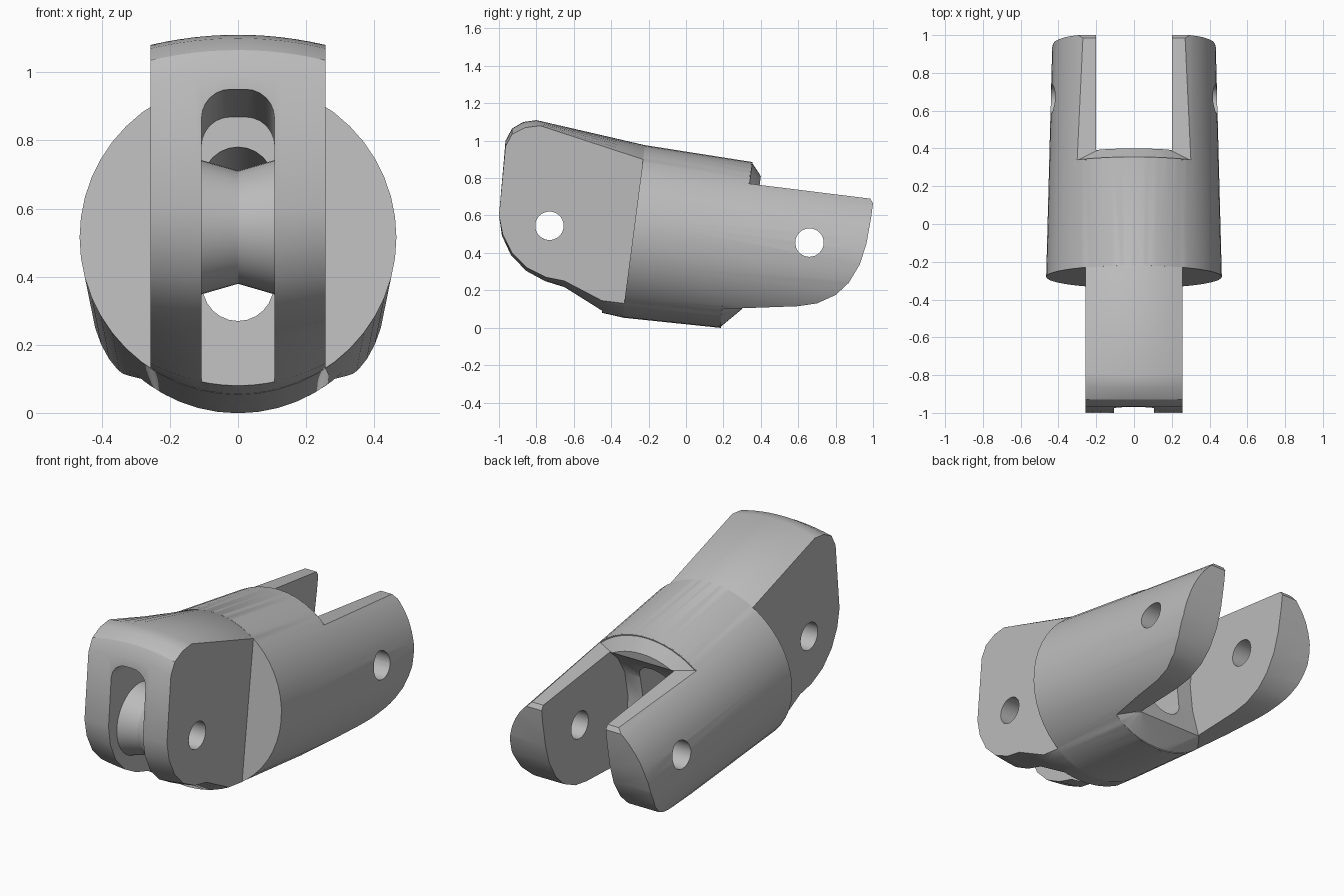
import bpy, bmesh, math
from mathutils import Matrix, Vector

if "Cube" in bpy.data.objects:
    bpy.data.objects.remove(bpy.data.objects["Cube"])

TILT = 0.13
# Local frame: x across, y along the link axis, z up from the axis
FRAME = Matrix.Translation((0, -0.28, 0.515)) @ Matrix.Rotation(-TILT, 4, 'X')
PIN_R, TONGUE_HALF, SLOT_HALF, FORK_HALF = 0.076, 0.257, 0.107, 0.2
KNUCKLE, FORK_PIN = (-0.73, 0.545), (0.66, 0.455)

grey = bpy.data.materials.new("plain_grey")
grey.use_nodes = True
COLOUR = (0.5, 0.5, 0.5, 1)
grey.diffuse_color = COLOUR
grey.node_tree.nodes["Principled BSDF"].inputs["Base Color"].default_value = COLOUR


def finish(name, bm, matrix=None):
    if matrix:
        bm.transform(matrix)
    bmesh.ops.recalc_face_normals(bm, faces=bm.faces)
    mesh = bpy.data.meshes.new(name)
    bm.to_mesh(mesh)
    bm.free()
    obj = bpy.data.objects.new(name, mesh)
    bpy.context.collection.objects.link(obj)
    return obj


def bridge(name, rings, matrix=None, closed=False):
    """Skin matching rings of points; cap the ends unless closed."""
    bm = bmesh.new()
    vs = [[bm.verts.new(p) for p in ring] for ring in rings]
    pairs = list(zip(vs, vs[1:])) + ([(vs[-1], vs[0])] if closed else [])
    for a, b in pairs:
        for i in range(len(a)):
            j = (i + 1) % len(a)
            bm.faces.new((a[i], a[j], b[j], b[i]))
    if not closed:
        bm.faces.new(vs[0])
        bm.faces.new(vs[-1])
    return finish(name, bm, matrix)


def side_prism(name, outline, half):
    return bridge(name, [[(x, y, z) for y, z in outline] for x in (-half, half)])


def axial_prism(name, outline, start, end):
    return bridge(name, [[(x, s, z) for x, z in outline] for s in (start, end)], FRAME)


def arc(cx, cy, r, a0, a1, n):
    return [(cx + r * math.cos(math.radians(a0 + (a1 - a0) * i / n)),
             cy + r * math.sin(math.radians(a0 + (a1 - a0) * i / n))) for i in range(n + 1)]


def circle(centre, r, n=32):
    return arc(*centre, r, 0, 360, n)[:-1]


def combine(target, other, operation):
    mod = target.modifiers.new("cut", 'BOOLEAN')
    mod.operation, mod.solver, mod.object = operation, 'EXACT', other
    deps = bpy.context.evaluated_depsgraph_get()
    mesh = bpy.data.meshes.new_from_object(target.evaluated_get(deps))
    target.modifiers.clear()
    target.data = mesh
    bpy.data.objects.remove(other)


def barrel_radius(s):
    return 0.465 - 0.026 * s


def web_lip(name, sign, s0, s1, end_height, bowed):
    """Bevelled lip of the barrel reaching into the fork gap."""
    pts = []
    for i in range(13):
        a = math.radians(-42 + 7 * i)
        r = barrel_radius(s0)
        pts.append((r * math.sin(a), s0, sign * r * math.cos(a)))
        x = FORK_HALF * (i - 6) / 6
        h = math.sqrt(end_height ** 2 - x * x) if bowed else end_height
        pts.append((x, s1, sign * h))
    for x in (-FORK_HALF, FORK_HALF):
        pts += [(x, s0 - 0.04, sign * 0.28), (x, s1, sign * 0.29)]
    bm = bmesh.new()
    vs = [bm.verts.new(p) for p in pts]
    out = bmesh.ops.convex_hull(bm, input=vs)
    bmesh.ops.delete(bm, geom=list({g for g in out["geom_interior"] + out["geom_unused"]
                                   if isinstance(g, bmesh.types.BMVert)}), context='VERTS')
    return finish(name, bm, FRAME)


# Tapered barrel
link = bridge("link_body", [[(x, s, z) for x, z in circle((0, 0), barrel_radius(s), 48)]
                            for s in (0, 1.5)], FRAME)

# Trim the barrel into the fork side outline
trim = [(-0.7, -0.4), (0.17, -0.4), (0.19, 0.1), (0.6, 0.115), (0.7, 0.13), (0.8, 0.175),
        (0.87, 0.24), (0.93, 0.34), (0.965, 0.45), (0.99, 0.59), (1.0, 0.665), (0.985, 0.69),
        (0.34, 0.77), (0.36, 0.92), (0.4, 1.4), (-0.7, 1.4)]
combine(link, side_prism("fork_outline", trim, 1), 'INTERSECT')
combine(link, web_lip("top_lip", 1, 0.577, 0.636, 0.381, True), 'UNION')
combine(link, web_lip("bottom_lip", -1, 0.522, 0.629, 0.336, False), 'UNION')

# Front tongue: edge outline and crowned centre outline
edge = [(-0.05, 0.8), (-0.23, 0.9), (-0.78, 1.08), (-0.86, 1.07), (-0.93, 1.035), (-0.965, 0.97),
        (-1, 0.6), (-0.98, 0.5), (-0.93, 0.4), (-0.85, 0.32), (-0.75, 0.27), (-0.65, 0.25),
        (-0.45, 0.145), (-0.33, 0.13), (-0.1, 0.2)]
crown = [(-0.05, 0.85), (-0.22, 0.976), (-0.8, 1.11), (-0.87, 1.1), (-0.93, 1.065), (-0.965, 1.0),
         (-1, 0.6), (-0.985, 0.49), (-0.937, 0.385), (-0.855, 0.3), (-0.755, 0.245), (-0.65, 0.21),
         (-0.45, 0.08), (-0.34, 0.055), (-0.1, 0.2)]
rings = []
for i in range(-6, 7):
    k = (i / 6) ** 2
    rings.append([(TONGUE_HALF * i / 6, *Vector(c).lerp(Vector(e), k)) for e, c in zip(edge, crown)])
combine(link, bridge("tongue", rings), 'UNION')

# Gap between the fork prongs
gap = [(1.3, -0.3), (0.3, -0.3), (0.3, 0.1), (0.25, 0.28), (0.23, 0.45), (0.26, 0.6),
       (0.32, 0.7), (0.4, 0.77), (0.4, 1.3), (1.3, 1.3)]
combine(link, side_prism("fork_gap", gap, FORK_HALF), 'DIFFERENCE')

# Pulley slot in the tongue, round-cornered at the top
r = 0.085
slot = [(-SLOT_HALF, -1), (SLOT_HALF, -1)]
slot += arc(SLOT_HALF - r, 0.342 - r, r, 0, 90, 6) + arc(r - SLOT_HALF, 0.342 - r, r, 90, 180, 6)
combine(link, axial_prism("tongue_slot", slot, -1.3, -0.112), 'DIFFERENCE')

# Cable channel through the barrel
r = 0.104
channel = arc(0, 0.253 - r, r, 0, 180, 12) + arc(0, r - 0.262, r, 180, 360, 12)
combine(link, axial_prism("cable_channel", channel, -0.2, 0.75), 'DIFFERENCE')

# Pin holes
for centre in (KNUCKLE, FORK_PIN):
    combine(link, side_prism("pin_hole", circle(centre, PIN_R), 1), 'DIFFERENCE')

# Grooved pulley with a bore
sections = [(-SLOT_HALF, 0.197), (0, 0.166), (SLOT_HALF, 0.197), (SLOT_HALF, PIN_R), (-SLOT_HALF, PIN_R)]
pulley = bridge("pulley", [[(x, y, z) for y, z in circle(KNUCKLE, rad, 40)] for x, rad in sections],
                closed=True)

for obj in (link, pulley):
    obj.data.materials.clear()
    obj.data.materials.append(grey)
    bpy.ops.object.select_all(action='DESELECT')
    obj.select_set(True)
    bpy.context.view_layer.objects.active = obj
    bpy.ops.object.shade_smooth_by_angle(angle=math.radians(28))
